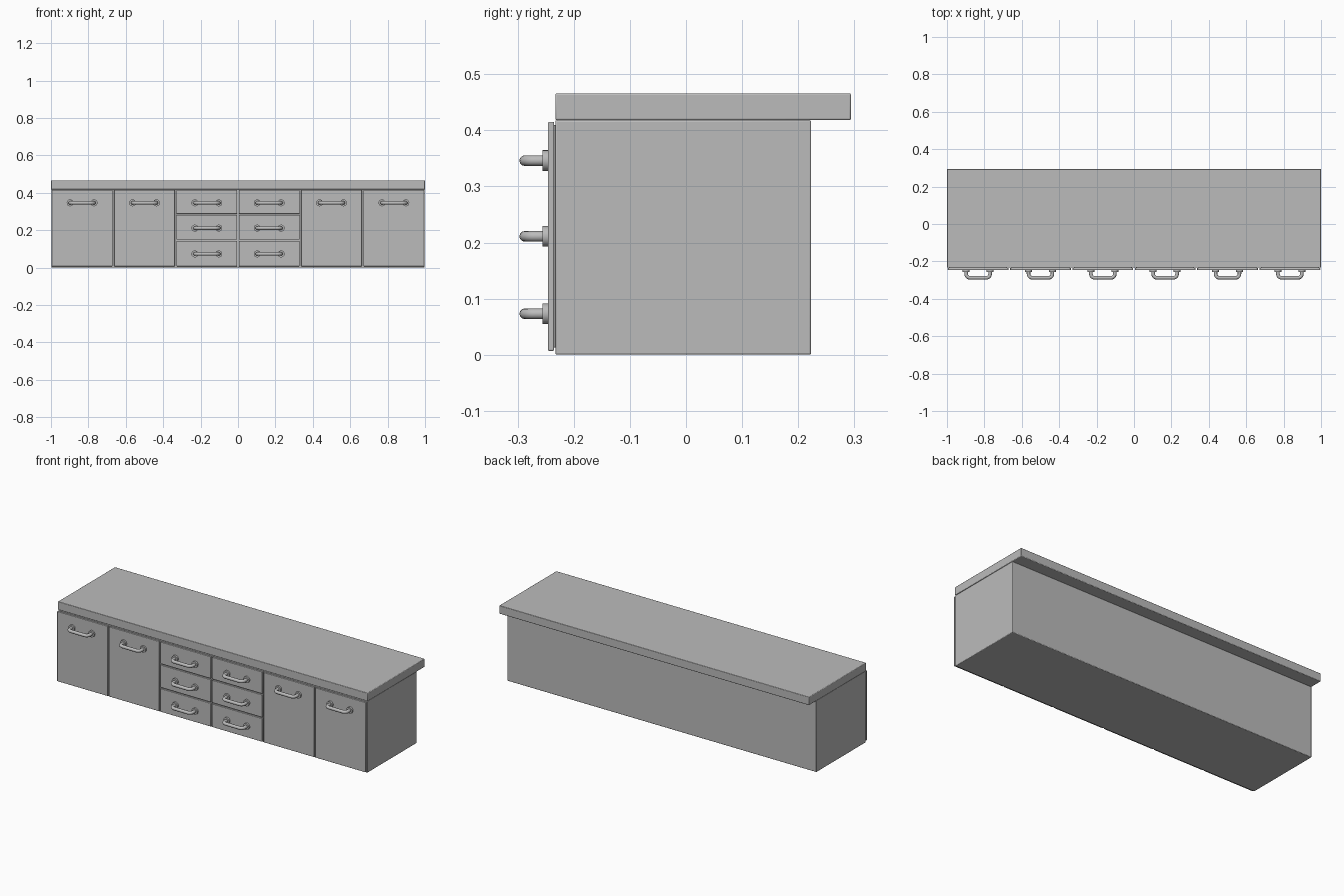
import bpy
import math
from mathutils import Vector

cube = bpy.data.objects.get("Cube")
if cube:
    bpy.data.objects.remove(cube, do_unlink=True)

grey = bpy.data.materials.new("plain grey")
grey.use_nodes = True
grey.diffuse_color = (0.5, 0.5, 0.5, 1)
grey.node_tree.nodes["Principled BSDF"].inputs["Base Color"].default_value = (0.5, 0.5, 0.5, 1)


def finish(obj, name):
    obj.name = name
    obj.data.materials.append(grey)
    bpy.ops.object.shade_smooth_by_angle(angle=math.radians(35))
    return obj


def box(name, x, y, z, bevel):
    """Box spanning the given (low, high) ranges, with softened edges."""
    lo, hi = Vector((x[0], y[0], z[0])), Vector((x[1], y[1], z[1]))
    bpy.ops.mesh.primitive_cube_add(size=1, location=(lo + hi) / 2)
    obj = bpy.context.object
    obj.scale = hi - lo
    bpy.ops.object.transform_apply(location=False, rotation=False, scale=True)
    mod = obj.modifiers.new("soft edges", "BEVEL")
    mod.width = bevel
    mod.segments = 2
    return finish(obj, name)


def handle(name, x, z):
    """Round bar bent into a U, on two disc-shaped mounts."""
    half, corner, front, back = 0.064, 0.02, -0.2875, -0.245
    path = [(-half, back)]
    for side, start in ((-1, 180), (1, 270)):
        for i in range(6):
            a = math.radians(start + i * 18)
            path.append((side * (half - corner) + corner * math.cos(a),
                         front + corner + corner * math.sin(a)))
    path.append((half, back))
    curve = bpy.data.curves.new(name, "CURVE")
    curve.dimensions = "3D"
    curve.bevel_depth = 0.0095
    curve.bevel_resolution = 4
    spline = curve.splines.new("POLY")
    spline.points.add(len(path) - 1)
    for point, (px, py) in zip(spline.points, path):
        point.co = (px, py, 0, 1)
    obj = bpy.data.objects.new(name, curve)
    bpy.context.collection.objects.link(obj)
    obj.location = (x, 0, z)
    bpy.ops.object.select_all(action="DESELECT")
    obj.select_set(True)
    bpy.context.view_layer.objects.active = obj
    bpy.ops.object.convert(target="MESH")
    finish(bpy.context.object, name)
    for side, label in ((-1, "right"), (1, "left")):
        bpy.ops.mesh.primitive_cylinder_add(
            vertices=24, radius=0.0185, depth=0.012,
            location=(x + side * half, -0.25, z), rotation=(math.pi / 2, 0, 0))
        finish(bpy.context.object, name + "_mount_" + label)


# Cabinet body and overhanging worktop
box("cabinet_body", (-0.998, 0.998), (-0.233, 0.223), (0, 0.418), 0.003)
box("worktop", (-1, 1), (-0.233, 0.294), (0.418, 0.466), 0.003)

# Six columns: doors at the sides, three drawers in each middle column
pitch, width = 1 / 3, 0.325
door_rows = [(0.007, 0.415)]
drawer_rows = [(0.007, 0.143), (0.149, 0.281), (0.287, 0.415)]
handle_heights = [0.073, 0.211, 0.346]
for col in range(6):
    x = (col - 2.5) * pitch
    is_drawer = col in (2, 3)
    rows = drawer_rows if is_drawer else door_rows
    heights = handle_heights if is_drawer else handle_heights[-1:]
    kind = "drawer" if is_drawer else "door"
    for row, (span, height) in enumerate(zip(rows, heights)):
        label = f"{kind}_{col + 1}_{row + 1}"
        box(label + "_front", (x - width / 2, x + width / 2), (-0.246, -0.235), span, 0.002)
        # Thin spacer joining the front to the body
        box(label + "_spacer", (x - 0.155, x + 0.155), (-0.237, -0.231),
            (span[0] + 0.006, span[1] - 0.006), 0.001)
        handle(label + "_handle", x, height)
